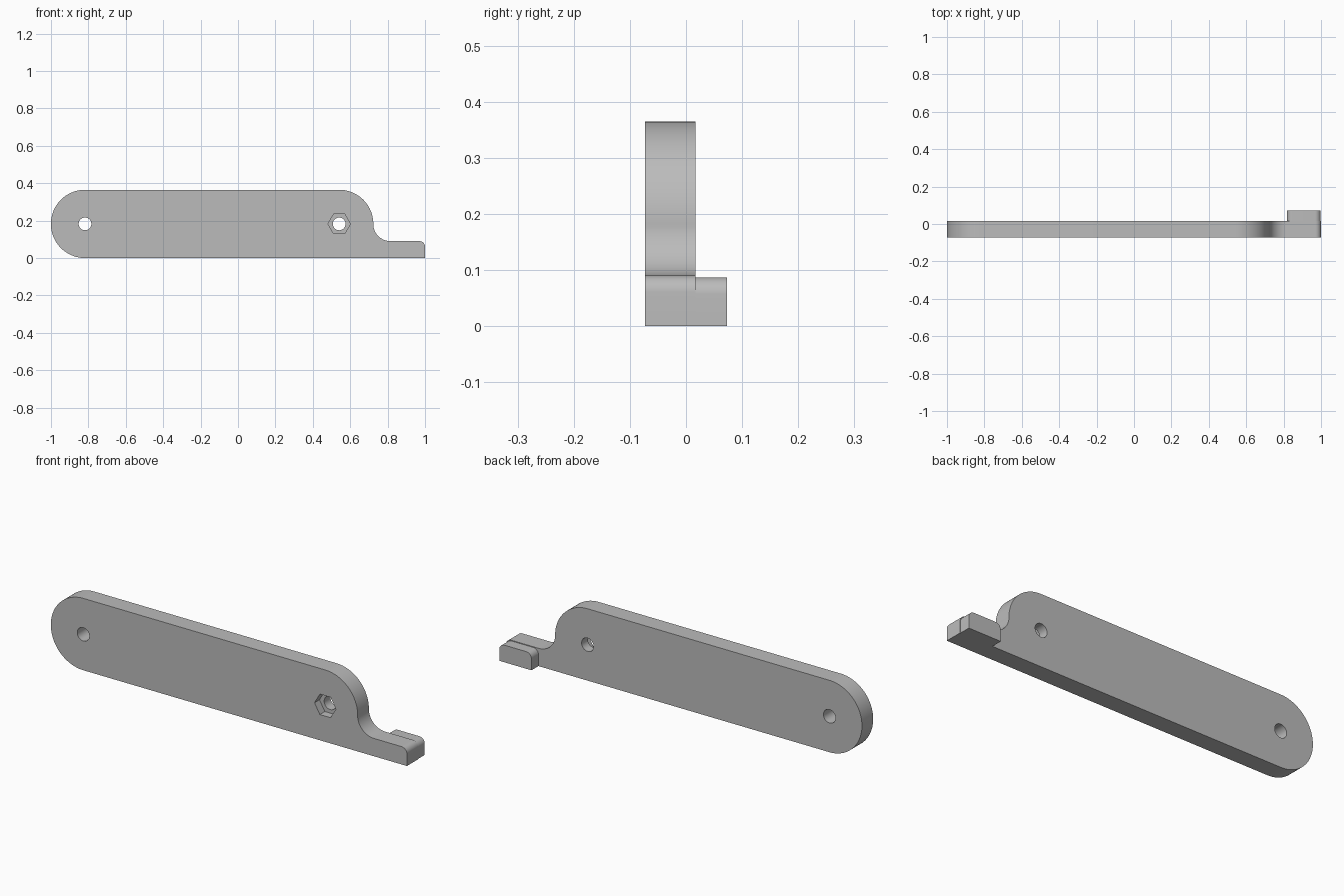
import bpy, bmesh
from math import sin, cos, radians

if "Cube" in bpy.data.objects:
    bpy.data.objects.remove(bpy.data.objects["Cube"], do_unlink=True)

grey = bpy.data.materials.new("grey")
grey.use_nodes = True
grey.diffuse_color = (0.5, 0.5, 0.5, 1)
grey.node_tree.nodes["Principled BSDF"].inputs["Base Color"].default_value = (0.5, 0.5, 0.5, 1)

FRONT, BACK, TAB_BACK = -0.073, 0.017, 0.073
R = 0.1825             # half height of the arm
PIVOT, NUT = -0.818, 0.541


def arc(cx, cz, r, start, end, steps):
    """Points on an arc in the xz plane, angles in degrees."""
    angles = [radians(start + (end - start) * i / steps) for i in range(steps + 1)]
    return [(cx + r * cos(a), cz + r * sin(a)) for a in angles]


def prism(name, outline, y0, y1):
    """Extrude an xz outline from y0 to y1."""
    bm = bmesh.new()
    face = bm.faces.new([bm.verts.new((x, y0, z)) for x, z in outline])
    extruded = bmesh.ops.extrude_face_region(bm, geom=[face])["geom"]
    for v in extruded:
        if isinstance(v, bmesh.types.BMVert):
            v.co.y = y1
    bmesh.ops.recalc_face_normals(bm, faces=bm.faces)
    mesh = bpy.data.meshes.new(name)
    bm.to_mesh(mesh)
    bm.free()
    mesh.materials.append(grey)
    obj = bpy.data.objects.new(name, mesh)
    bpy.context.collection.objects.link(obj)
    return obj


def cut(target, outline, y0, y1):
    """Subtract a prism from the target and remove the cutter."""
    cutter = prism("cutter", outline, y0, y1)
    cutter.hide_render = True
    mod = target.modifiers.new("cut", "BOOLEAN")
    mod.operation, mod.solver, mod.object = "DIFFERENCE", "EXACT", cutter
    bpy.context.view_layer.objects.active = target
    bpy.ops.object.modifier_apply(modifier=mod.name)
    bpy.data.objects.remove(cutter, do_unlink=True)


# Arm: round end, round shoulder, concave fillet and low toe
outline = arc(PIVOT, R, R, 270, 90, 48)
outline += arc(NUT, R, R, 90, 0, 24)
outline += arc(0.815, R, 0.092, 180, 270, 20)[1:]
outline += arc(0.97, 0.0605, 0.03, 90, 0, 10)
outline += [(1, 0)]
arm = prism("arm", outline, FRONT, BACK)

# Through holes and the hexagonal nut pocket
for x in (PIVOT, NUT):
    cut(arm, arc(x, R, 0.034, 0, 348.75, 31), -0.2, 0.2)
cut(arm, arc(NUT, R, 0.06, 0, 300, 5), -0.2, FRONT + 0.04)

# Toe tab on the back
toe = [(0.817, 0)] + arc(0.847, 0.057, 0.03, 180, 90, 10)
toe += arc(0.968, 0.057, 0.03, 90, 0, 10) + [(0.998, 0)]
tab = prism("toe_tab", toe, BACK, TAB_BACK)

for obj in (arm, tab):
    bpy.ops.object.select_all(action="DESELECT")
    obj.select_set(True)
    bpy.context.view_layer.objects.active = obj
    bpy.ops.object.shade_smooth_by_angle(angle=radians(30))
